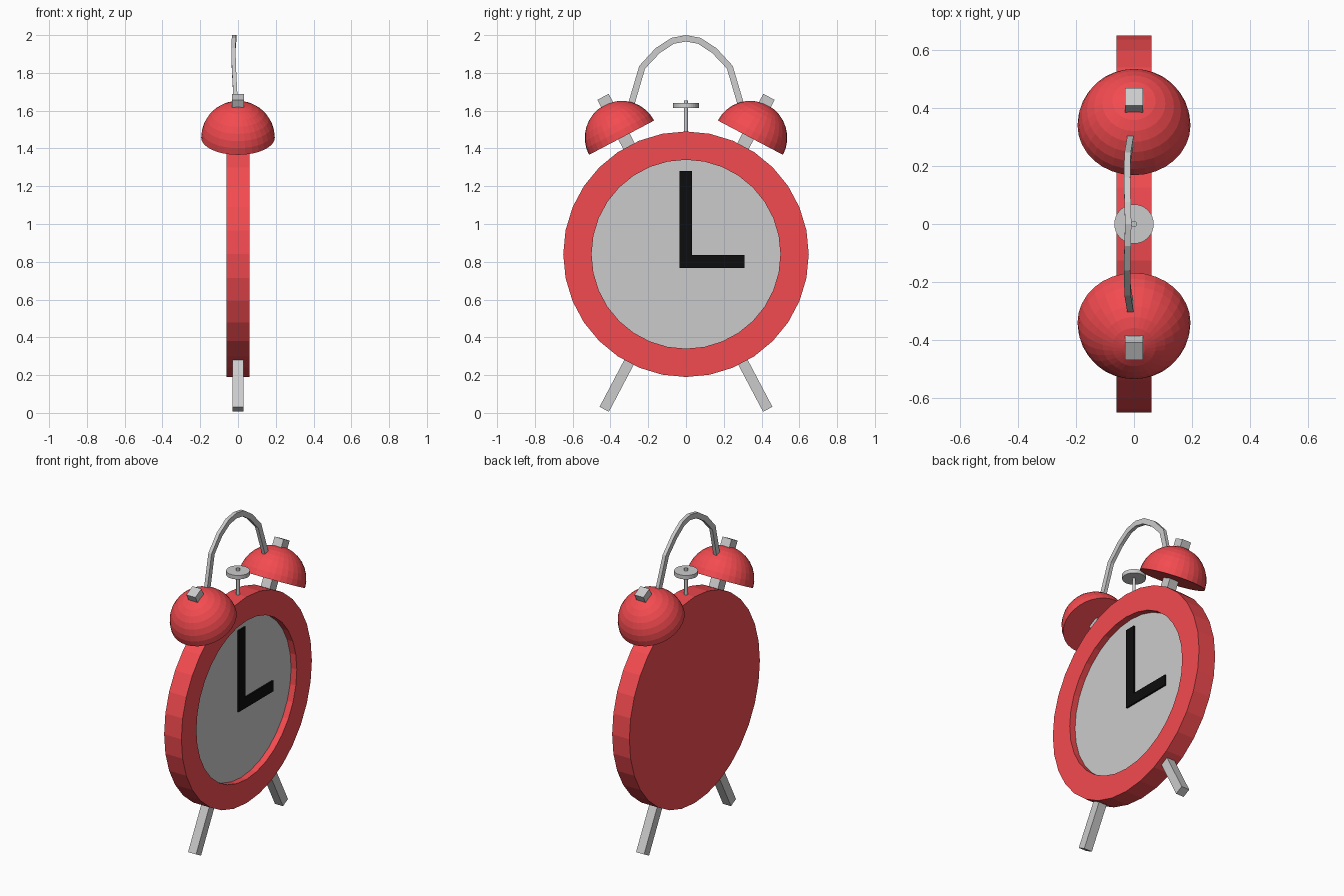
import bpy, bmesh, math
from mathutils import Matrix, Vector

if "Cube" in bpy.data.objects:
    bpy.data.objects.remove(bpy.data.objects["Cube"])

CZ = 0.84                       # height of the clock centre
TILT = math.radians(27.8)       # splay of legs and bells
SIDES = 32


def material(name, color):
    m = bpy.data.materials.new(name)
    m.diffuse_color = color
    m.use_nodes = True
    m.node_tree.nodes["Principled BSDF"].inputs["Base Color"].default_value = m.diffuse_color
    return m


RED = material("red", (0.9, 0.07, 0.08, 1))
BLACK = material("black", (0.004, 0.004, 0.004, 1))


def finish(bm, name, matrix=Matrix(), mat=None):
    bm.transform(matrix)
    bmesh.ops.recalc_face_normals(bm, faces=bm.faces)
    me = bpy.data.meshes.new(name)
    bm.to_mesh(me)
    bm.free()
    if mat:
        me.materials.append(mat)
    ob = bpy.data.objects.new(name, me)
    bpy.context.collection.objects.link(ob)
    return ob


def skin(bm, rings):
    for a, b in zip(rings, rings[1:]):
        n = len(a)
        for i in range(n):
            j = (i + 1) % n
            bm.faces.new((a[i], a[j], b[j], b[i]))


def lathe(name, profile, matrix, mat=None, sides=SIDES, cap_end=True):
    """Revolve (radius, height) points round local z."""
    bm = bmesh.new()
    rings = [[bm.verts.new((r * math.cos(2 * math.pi * i / sides),
                            r * math.sin(2 * math.pi * i / sides), h))
              for i in range(sides)] for r, h in profile]
    skin(bm, rings)
    bm.faces.new(rings[0])
    if cap_end:
        bm.faces.new(rings[-1])
    return finish(bm, name, matrix, mat)


def box(name, size, matrix, mat=None):
    bm = bmesh.new()
    bmesh.ops.create_cube(bm, size=1)
    bmesh.ops.scale(bm, vec=size, verts=bm.verts)
    return finish(bm, name, matrix, mat)


centre = Matrix.Translation((0, 0, CZ))
facing = centre @ Matrix.Rotation(math.pi / 2, 4, 'Y')   # local z -> +x

# Case with recessed front, and dial
lathe("case", [(0.65, -0.06), (0.65, 0.06), (0.5, 0.06), (0.5, 0.02)],
      facing, RED, cap_end=False)
lathe("dial", [(0.5, 0.01), (0.5, 0.02)], facing)

# Hands
bm = bmesh.new()
outline = [(-0.035, 0.768), (0.31, 0.768), (0.31, 0.835),
           (0.033, 0.835), (0.033, 1.28), (-0.035, 1.28)]
skin(bm, [[bm.verts.new((x, y, z)) for y, z in outline] for x in (0.018, 0.03)])
bm.verts.ensure_lookup_table()
for k in (0, 6):
    bm.faces.new(bm.verts[k:k + 6])
finish(bm, "hands", mat=BLACK)

# Legs, bell posts and bells on both sides
R = 0.195
dome = [(R * math.cos(a), R * math.sin(a))
        for a in [math.radians(90 * i / 8) for i in range(8)] + [math.radians(89.5)]]
for side, label in ((1, "right"), (-1, "left")):
    up = centre @ Matrix.Rotation(-side * TILT, 4, 'X')
    down = centre @ Matrix.Rotation(math.pi + side * TILT, 4, 'X')
    box(label + "_leg", (0.056, 0.056, 0.33),
        down @ Matrix.Translation((0, 0, 0.763)))
    box(label + "_bell_post", (0.063, 0.068, 0.34),
        up @ Matrix.Translation((0, 0, 0.772)))
    bell_at = Matrix.Translation((0, side * 0.341, 1.457))
    lathe(label + "_bell", dome,
          bell_at @ Matrix.Rotation(-side * TILT, 4, 'X'), RED)

# Alarm button on its stem
lathe("button", [(0.01, 1.46), (0.01, 1.615), (0.068, 1.615), (0.068, 1.64),
                 (0.01, 1.64), (0.01, 1.655)], Matrix())

# Carrying handle: flat strip swept along an arch
half = [(-0.010, 0.30, 1.60), (-0.022, 0.232, 1.83), (-0.024, 0.15, 1.918),
        (-0.022, 0.07, 1.97)]
path = [Vector(p) for p in half] + [Vector((-0.02, 0, 1.983))]
path += [Vector((x, -y, z)) for x, y, z in reversed(half)]
bm = bmesh.new()
rings = []
for i, p in enumerate(path):
    t = (path[min(i + 1, len(path) - 1)] - path[max(i - 1, 0)]).normalized()
    n = Vector((1, 0, 0)).cross(t).normalized() * 0.017
    w = Vector((0.011, 0, 0))
    rings.append([bm.verts.new(p + v) for v in (n + w, n - w, -n - w, w - n)])
skin(bm, rings)
bm.faces.new(rings[0])
bm.faces.new(rings[-1])
finish(bm, "handle")
